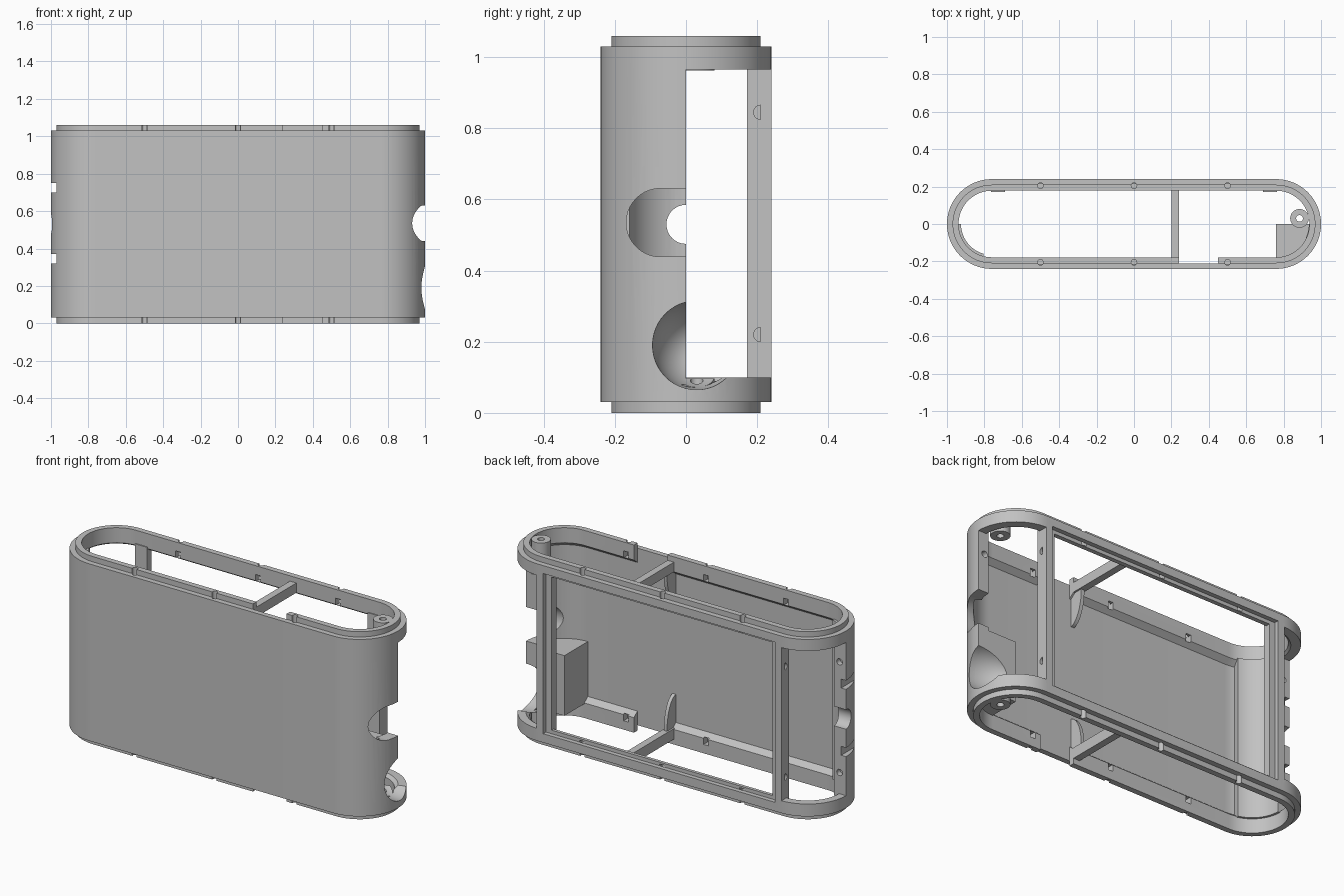
import bpy, bmesh
from math import sin, cos, pi, radians
from mathutils import Matrix

if "Cube" in bpy.data.objects:
    bpy.data.objects.remove(bpy.data.objects["Cube"], do_unlink=True)

grey = bpy.data.materials.new("plain grey")
grey.use_nodes = True
grey.diffuse_color = (0.54, 0.54, 0.54, 1)
grey.node_tree.nodes["Principled BSDF"].inputs["Base Color"].default_value = grey.diffuse_color

HALF, R, TOP = 0.76, 0.24, 1.06
BAND_LO, BAND_HI = 0.1, 0.965


def finish(name, bm):
    bmesh.ops.recalc_face_normals(bm, faces=bm.faces)
    if bm.calc_volume(signed=True) < 0:
        bmesh.ops.reverse_faces(bm, faces=bm.faces)
    mesh = bpy.data.meshes.new(name)
    bm.to_mesh(mesh)
    bm.free()
    mesh.materials.append(grey)
    obj = bpy.data.objects.new(name, mesh)
    bpy.context.collection.objects.link(obj)
    return obj


def box(name, x0, x1, y0, y1, z0, z1):
    bm = bmesh.new()
    bmesh.ops.create_cube(bm, size=1)
    for v in bm.verts:
        v.co = ((x0 + x1) / 2 + v.co.x * (x1 - x0),
                (y0 + y1) / 2 + v.co.y * (y1 - y0),
                (z0 + z1) / 2 + v.co.z * (z1 - z0))
    return finish(name, bm)


def rod(name, centre, r, length, axis="z", seg=32):
    bm = bmesh.new()
    turn = {"x": Matrix.Rotation(pi / 2, 4, "Y"),
            "y": Matrix.Rotation(pi / 2, 4, "X"), "z": Matrix()}[axis]
    bmesh.ops.create_cone(bm, cap_ends=True, segments=seg, radius1=r, radius2=r,
                          depth=length, matrix=Matrix.Translation(centre) @ turn)
    return finish(name, bm)


def prism(name, points, offset):
    """Extrude a closed polygon of 3D points along an offset."""
    bm = bmesh.new()
    face = bm.faces.new([bm.verts.new(p) for p in points])
    out = bmesh.ops.extrude_face_region(bm, geom=[face])
    bmesh.ops.translate(bm, vec=offset,
                        verts=[g for g in out["geom"] if isinstance(g, bmesh.types.BMVert)])
    return finish(name, bm)


def sector(name, side, r_in, r_out, sweep, z0, z1, n=14):
    """Curved lining of the front quarter of one rounded end."""
    arc = [radians(-sweep * i / n) for i in range(n + 1)]
    pts = [(r_out, a) for a in arc] + [(r_in, a) for a in reversed(arc)]
    return prism(name, [(side * (HALF + r * cos(a)), r * sin(a), z0) for r, a in pts],
                 (0, 0, z1 - z0))


def stadium_sweep(name, profile, n=32):
    """Sweep a closed (radius, height) profile round the stadium outline."""
    bm = bmesh.new()
    path = [(s, pi * i / n - s * pi / 2) for s in (1, -1) for i in range(n + 1)]
    rings = [[bm.verts.new((s * HALF + r * cos(a), r * sin(a), z)) for r, z in profile]
             for s, a in path]
    for i, ring in enumerate(rings):
        nxt = rings[(i + 1) % len(rings)]
        for j in range(len(profile)):
            k = (j + 1) % len(profile)
            bm.faces.new((ring[j], nxt[j], nxt[k], ring[k]))
    return finish(name, bm)


def volume(mesh):
    bm = bmesh.new()
    bm.from_mesh(mesh)
    v = bm.calc_volume(signed=True)
    bm.free()
    return v


def carve(obj, cutters):
    """Cut one shape at a time, taking the first solver with a sound result."""
    for c in cutters:
        before = volume(obj.data)
        for solver in ("MANIFOLD", "EXACT", "FLOAT"):
            m = obj.modifiers.new("cut", "BOOLEAN")
            m.operation, m.solver, m.object = "DIFFERENCE", solver, c
            deps = bpy.context.evaluated_depsgraph_get()
            mesh = bpy.data.meshes.new_from_object(obj.evaluated_get(deps))
            obj.modifiers.clear()
            if 0.4 * before < volume(mesh) < 1.001 * before:
                obj.data = mesh
                break


# Shell: thin wall with thicker bands and inset lips at both ends
half_profile = [(0.21, 0), (0.21, 0.03), (R, 0.03)]
inner_profile = [(0.209, 0.11), (0.178, 0.085), (0.178, 0)]
profile = (half_profile + [(r, TOP - z) for r, z in reversed(half_profile)]
           + [(r, TOP - z) for r, z in reversed(inner_profile)] + inner_profile)
shell = stadium_sweep("shell", profile)

# Parts fixed to the shell
left_block = sector("corner_block", 1, 0.001, 0.225, 90, 0.08, 0.42)
left_lining = sector("upper_edge_lining", 1, 0.175, 0.225, 25, 0.42, 0.98)
right_lining = sector("curved_edge_lining", -1, 0.165, 0.225, 75, 0.08, 0.98)
posts, bosses = [], []
for side, word in ((1, "left"), (-1, "right")):
    x0, x1 = sorted((side * 0.69, side * 0.765))
    posts.append(box(word + "_back_post", x0, x1, 0.172, R, 0.08, 0.985))
for z0, z1, word, way in ((0.03, 0.09, "lower", 1), (0.975, 1.03, "upper", -1)):
    box(word + "_divider", 0.2, 0.24, -0.215, 0.19, z0, z1)
    z = z1 if way > 0 else z0
    curve = [(0.21, -0.215 + 0.085 * cos(t), z + way * 0.18 * sin(t))
             for t in [pi / 2 * i / 10 for i in range(11)]]
    prism(word + "_gusset", [(0.21, -0.215, z)] + curve, (0.02, 0, 0))
    zc = 0.05 if way > 0 else TOP - 0.05
    bosses.append(rod(word + "_screw_boss", (0.885, 0.03, zc), 0.05, 0.094))

# Cutters for the back window and the open back quarter of each end
window = box("window_cutter", -0.69, 0.69, 0.1, 0.3, BAND_LO, BAND_HI)
recess = box("recess_cutter", -0.725, 0.725, 0.215, 0.3, 0.08, 0.985)
ends = [box("end_cutter", *sorted((s * 0.765, s * 1.1)), 0, 0.3, BAND_LO, BAND_HI)
        for s in (1, -1)]
gap = box("front_gap_cutter", 0.24, 0.45, -0.2101, -0.12, -0.1, 1.2)

# Cutters for the left end: rounded port and bowl
port = [rod("port_cutter", (0.95, -0.072, 0.535), 0.096, 0.4, "x", 40),
        box("port_box_cutter", 0.75, 1.15, -0.072, 0.02, 0.439, 0.631)]
bm = bmesh.new()
bmesh.ops.create_uvsphere(bm, u_segments=40, v_segments=24, radius=0.125,
                          matrix=Matrix.Translation((0.995, 0.03, 0.19)) @ Matrix.Diagonal((1.5, 1, 1, 1)))
bowl = finish("bowl_cutter", bm)

# Cutters for the right end: round port and two notches
right_cuts = [rod("round_port_cutter", (-0.95, 0, 0.53), 0.055, 0.3, "x")]
right_cuts += [box("notch_cutter", -1.1, -0.97, -0.2, 0.05, z, z + 0.05) for z in (0.32, 0.7)]

# Small pin holes in the posts, edges and rims
post_holes, edge_holes, rim_cuts = [], [], []
for s in (1, -1):
    for z in (0.22, 0.845):
        post_holes.append(rod("post_hole_cutter", (s * 0.765, 0.21, z), 0.02, 0.07, "x", 24))
        edge_holes.append(rod("edge_hole_cutter", (s * 0.96, 0, z), 0.018, 0.06, "y", 24))
    for x in (-0.5, 0, 0.5):
        for z, pocket in ((0.02, 0.07), (TOP - 0.02, TOP - 0.07)):
            rim_cuts.append(rod("rim_hole_cutter", (x, s * 0.205, z), 0.015, 0.06, "z", 16))
            y0, y1 = sorted((s * 0.15, s * 0.215))
            rim_cuts.append(box("clip_slot_cutter", x - 0.015, x + 0.015, y0, y1,
                                pocket - 0.02, pocket + 0.02))
boss_hole = rod("boss_hole_cutter", (0.885, 0.03, 0.53), 0.018, 1.3, "z", 24)

carve(shell, [window, recess, *ends, gap, *port, bowl, *right_cuts, *edge_holes,
              *rim_cuts, boss_hole])
carve(left_block, [bowl, *port])
carve(left_lining, port + edge_holes)
carve(right_lining, right_cuts + edge_holes)
for p in posts:
    carve(p, [recess] + post_holes)
for b in bosses:
    carve(b, [boss_hole, bowl])

# Remove the cutters and shade the parts
for obj in list(bpy.data.objects):
    if obj.name.split(".")[0].endswith("_cutter"):
        bpy.data.objects.remove(obj, do_unlink=True)
for obj in bpy.context.collection.objects:
    obj.select_set(obj.type == "MESH")
    if obj.type == "MESH":
        bpy.context.view_layer.objects.active = obj
bpy.ops.object.shade_smooth_by_angle(angle=radians(30))
